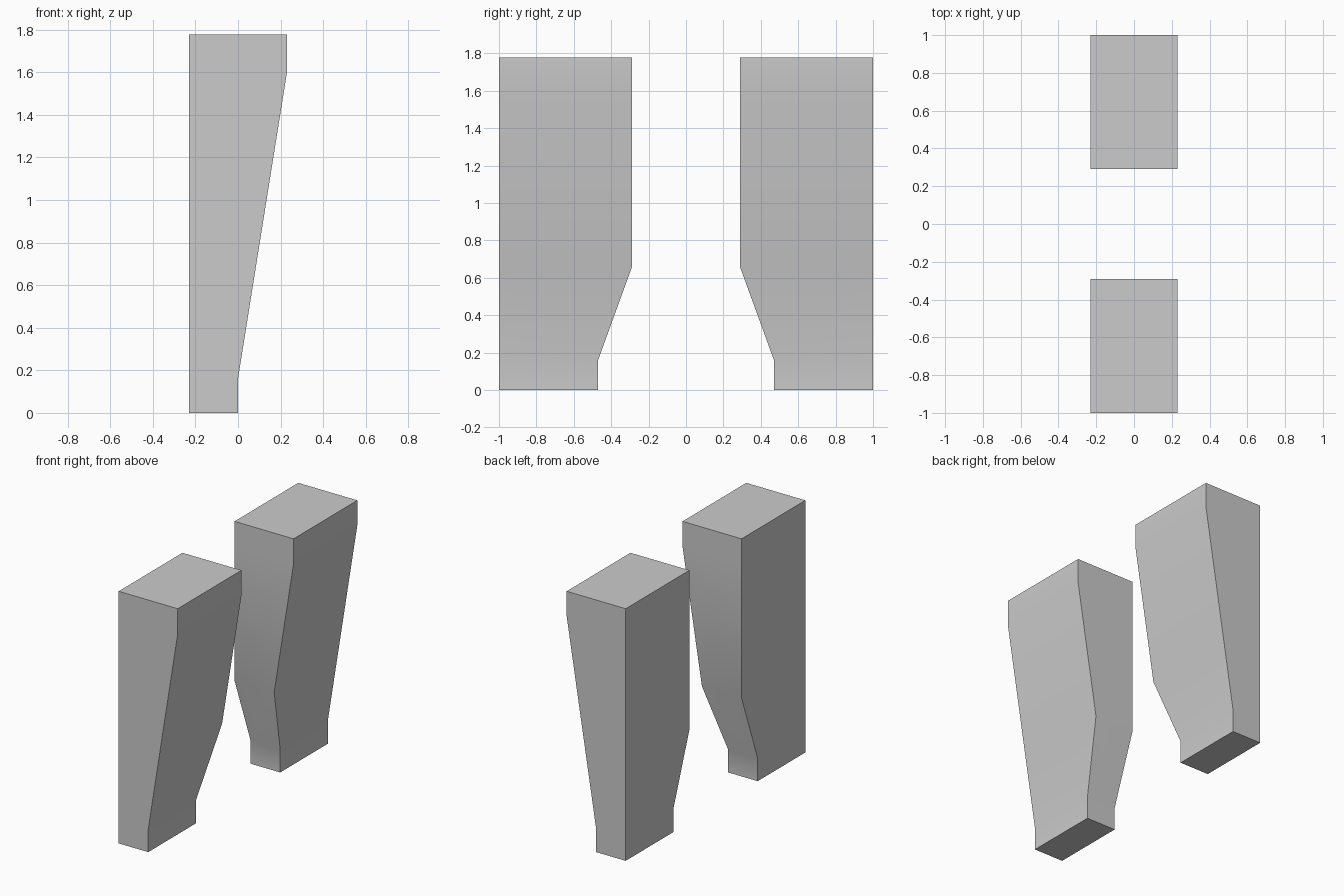
import bpy, bmesh

if "Cube" in bpy.data.objects:
    bpy.data.objects.remove(bpy.data.objects["Cube"])

X_BACK, Y_OUT = -0.23, 1.0
# Leg cross-sections: height, right face x, inner face y
SECTIONS = [(0, 0.0, 0.47), (0.16, 0.0, 0.47), (0.655, 0.079, 0.29),
            (1.6, 0.23, 0.29), (1.777, 0.23, 0.29)]


def make_leg(name, side):
    bm = bmesh.new()
    rings = []
    for z, x, y in SECTIONS:
        corners = [(X_BACK, y), (x, y), (x, Y_OUT), (X_BACK, Y_OUT)]
        rings.append([bm.verts.new((cx, side * cy, z)) for cx, cy in corners])
    for low, high in zip(rings, rings[1:]):
        for i in range(4):
            j = (i + 1) % 4
            bm.faces.new((low[i], low[j], high[j], high[i]))
    bm.faces.new(rings[0])
    bm.faces.new(rings[-1])
    bmesh.ops.recalc_face_normals(bm, faces=bm.faces)
    mesh = bpy.data.meshes.new(name)
    bm.to_mesh(mesh)
    bm.free()
    leg = bpy.data.objects.new(name, mesh)
    bpy.context.collection.objects.link(leg)
    # Soft bends, crisp corners
    bpy.ops.object.select_all(action='DESELECT')
    leg.select_set(True)
    bpy.context.view_layer.objects.active = leg
    bpy.ops.object.shade_smooth_by_angle()


# Mirrored pair of tapered legs
make_leg("front_leg", -1)
make_leg("back_leg", 1)
